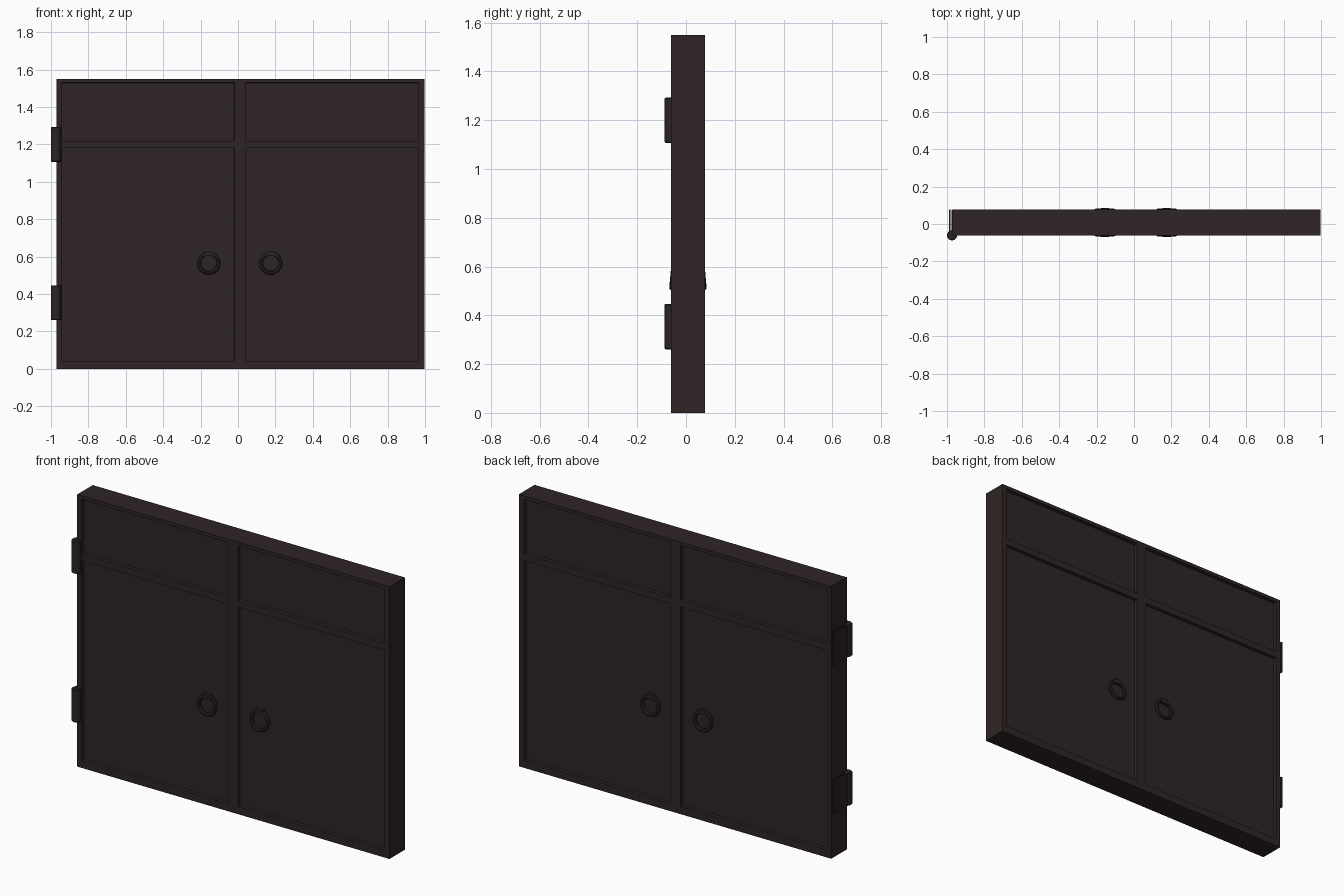
import bpy, bmesh, math
from mathutils import Matrix, Vector

if "Cube" in bpy.data.objects:
    bpy.data.objects.remove(bpy.data.objects["Cube"])


def material(name, col):
    m = bpy.data.materials.new(name)
    m.diffuse_color = (*col, 1)
    m.use_nodes = True
    m.node_tree.nodes["Principled BSDF"].inputs["Base Color"].default_value = m.diffuse_color
    return m


wood = material("dark wood", (0.028, 0.018, 0.018))
iron = material("dark iron", (0.024, 0.017, 0.017))
YC = 0.008  # middle plane of the door thickness


def finish(name, bm, mat, smooth=False):
    bmesh.ops.recalc_face_normals(bm, faces=bm.faces)
    me = bpy.data.meshes.new(name)
    bm.to_mesh(me)
    bm.free()
    me.materials.append(mat)
    ob = bpy.data.objects.new(name, me)
    bpy.context.collection.objects.link(ob)
    if smooth:
        bpy.ops.object.select_all(action='DESELECT')
        ob.select_set(True)
        bpy.context.view_layer.objects.active = ob
        bpy.ops.object.shade_smooth_by_angle(angle=math.radians(40))
    return ob


def box(bm, x0, x1, y0, y1, z0, z1):
    m = Matrix.Translation(((x0 + x1) / 2, (y0 + y1) / 2, (z0 + z1) / 2)) @ \
        Matrix.Diagonal((x1 - x0, y1 - y0, z1 - z0, 1))
    bmesh.ops.create_cube(bm, size=1, matrix=m)


# Door slab: a grid of cells, the panel cells pushed in on both faces
xs = [-0.97, -0.942, -0.02, 0.043, 0.965, 0.998]
zs = [0, 0.043, 1.18, 1.218, 1.53, 1.55]
bm = bmesh.new()
box(bm, xs[0], xs[-1], -0.062, 0.078, zs[0], zs[-1])
for axis, cuts in ((Vector((1, 0, 0)), xs), (Vector((0, 0, 1)), zs)):
    for c in cuts[1:-1]:
        bmesh.ops.bisect_plane(bm, geom=bm.verts[:] + bm.edges[:] + bm.faces[:],
                               plane_co=axis * c, plane_no=axis)
bm.normal_update()


def is_panel(f):
    c = f.calc_center_median()
    in_x = xs[1] < c.x < xs[2] or xs[3] < c.x < xs[4]
    in_z = zs[1] < c.z < zs[2] or zs[3] < c.z < zs[4]
    return abs(f.normal.y) > 0.9 and in_x and in_z


panels = [f for f in bm.faces if is_panel(f)]
bmesh.ops.inset_individual(bm, faces=panels, thickness=0.0005, depth=-0.02)
finish("door", bm, wood)

# Pull rings with their mounts, on both faces
for side, label in ((-1, "front"), (1, "back")):
    for i, x in enumerate((-0.156, 0.175)):
        bm = bmesh.new()
        R, r, n, k = 0.052, 0.010, 20, 8
        grid = []
        for a in range(n):
            t = 2 * math.pi * a / n
            row = []
            for b in range(k):
                p = 2 * math.pi * b / k
                d = R + r * math.cos(p)
                z = d * math.sin(t)
                y = YC + side * (0.062 + r * math.sin(p) - 0.09 * z)
                row.append(bm.verts.new((x + d * math.cos(t), y, 0.565 + z)))
            grid.append(row)
        for a in range(n):
            for b in range(k):
                bm.faces.new((grid[a][b], grid[(a + 1) % n][b],
                              grid[(a + 1) % n][(b + 1) % k], grid[a][(b + 1) % k]))
        finish(f"{label}_ring_{i + 1}", bm, iron, True)

        # mount holding the top of the ring
        bm = bmesh.new()
        y0, y1 = sorted((YC + side * 0.045, YC + side * 0.069))
        box(bm, x - 0.03, x + 0.03, y0, y1, 0.603, 0.628)
        bmesh.ops.bevel(bm, geom=[e for e in bm.edges if
                                  abs((e.verts[0].co - e.verts[1].co).y) > 0.01
                                  and e.verts[0].co.z > 0.61],
                        offset=0.01, segments=2, affect='EDGES')
        finish(f"{label}_ring_mount_{i + 1}", bm, iron)

# Hinges: bevelled barrel with two thin leaves
for name, z0, z1 in (("lower", 0.26, 0.447), ("upper", 1.107, 1.293)):
    bm = bmesh.new()
    bmesh.ops.create_cone(bm, cap_ends=True, segments=16, radius1=0.027, radius2=0.027,
                          depth=z1 - z0,
                          matrix=Matrix.Translation((-0.973, -0.061, (z0 + z1) / 2)))
    caps = [e for e in bm.edges if abs(e.verts[0].co.z - e.verts[1].co.z) < 1e-4]
    bmesh.ops.bevel(bm, geom=caps, offset=0.004, segments=1, affect='EDGES')
    finish(f"{name}_hinge_barrel", bm, iron, True)
    bm = bmesh.new()
    box(bm, -0.989, -0.981, -0.06, 0.078, z0, z1)
    box(bm, -0.975, -0.969, -0.06, 0.076, z0, z1)
    finish(f"{name}_hinge_leaves", bm, iron)
